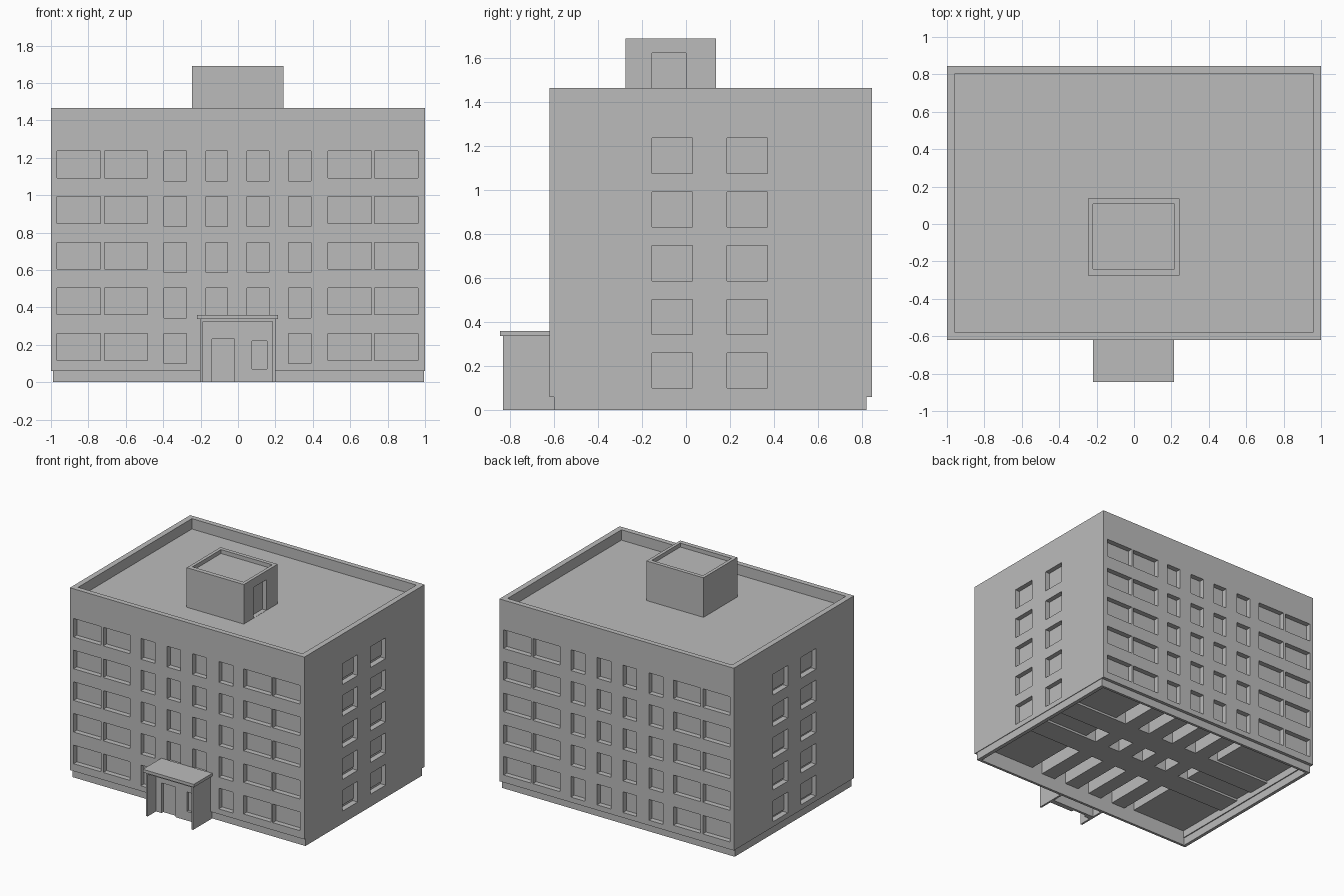
import bpy, bmesh
from mathutils import Vector

if "Cube" in bpy.data.objects:
    bpy.data.objects.remove(bpy.data.objects["Cube"], do_unlink=True)

concrete = bpy.data.materials.new("grey_concrete")
concrete.use_nodes = True
GREY = (0.5, 0.5, 0.5, 1)
concrete.diffuse_color = GREY
concrete.node_tree.nodes["Principled BSDF"].inputs["Base Color"].default_value = GREY


def boxes(name, spans):
    """One object from boxes given as ((x0, x1), (y0, y1), (z0, z1))."""
    bm = bmesh.new()
    for span in spans:
        lo, hi = (Vector([s[i] for s in span]) for i in (0, 1))
        verts = bmesh.ops.create_cube(bm, size=1)["verts"]
        bmesh.ops.scale(bm, vec=hi - lo, verts=verts)
        bmesh.ops.translate(bm, vec=(lo + hi) / 2, verts=verts)
    mesh = bpy.data.meshes.new(name)
    bm.to_mesh(mesh)
    bm.free()
    mesh.materials.append(concrete)
    obj = bpy.data.objects.new(name, mesh)
    bpy.context.collection.objects.link(obj)
    return obj


def cut(obj, spans):
    """Subtract separate boxes from an object."""
    cutter = boxes("cutter", spans)
    cutter.hide_render = True
    mod = obj.modifiers.new("cut", "BOOLEAN")
    mod.operation = "DIFFERENCE"
    mod.solver = "EXACT"
    mod.object = cutter
    bpy.context.view_layer.update()
    graph = bpy.context.evaluated_depsgraph_get()
    mesh = bpy.data.meshes.new_from_object(obj.evaluated_get(graph))
    obj.modifiers.clear()
    obj.data = mesh
    bpy.data.objects.remove(cutter, do_unlink=True)


# Main dimensions
FLOORS, PITCH = 5, 0.244
FRONT, BACK = -0.62, 0.845
IN_X, IN_Y = (-0.957, 0.957), (FRONT + 0.04, BACK - 0.04)
narrow = [(-0.395, -0.275), (-0.17, -0.055), (0.047, 0.167), (0.27, 0.39)]
wide = [(-0.968, -0.735), (-0.715, -0.485), (0.482, 0.715), (0.73, 0.963)]
bays = [(-0.968, -0.485), (0.482, 0.963)]
side = [(-0.155, 0.03), (0.187, 0.37)]

# Hollow building shell with a parapet around the roof
shell = boxes("building_shell", [((-1, 1), (FRONT, BACK), (0.06, 1.465))])
cut(shell, [(IN_X, IN_Y, (0, 1.34)), (IN_X, IN_Y, (1.385, 1.6))])

# Window openings, and the long room blocks that close them from inside
openings, long_rooms, cross_rooms = [], [], []
for floor in range(FLOORS):
    z = floor * PITCH
    tall, low = (z + 0.1, z + 0.26), (z + 0.117, z + 0.26)
    for y in ((FRONT - 0.1, IN_Y[0] + 0.01), (IN_Y[1] - 0.01, BACK + 0.1)):
        openings += [(x, y, tall) for x in narrow]
        openings += [(x, y, low) for x in wide]
    for x in ((-1.1, IN_X[0] + 0.001), (IN_X[1] - 0.001, 1.1)):
        openings += [(x, y, tall) for y in side]
    long_rooms += [(x, IN_Y, tall) for x in narrow]
    long_rooms += [(x, IN_Y, low) for x in bays]
    cross_rooms += [(IN_X, y, tall) for y in side]
cut(shell, openings)
boxes("front_to_back_rooms", long_rooms)
boxes("side_to_side_rooms", cross_rooms)

# Recessed plinth ring
plinth = boxes("plinth", [((-0.99, 0.995), (-0.6, 0.82), (0, 0.06))])
cut(plinth, [((-0.965, 0.965), (-0.58, 0.8), (-0.1, 0.1))])

# Stair house on the roof, with a sunken top and a door on one side
house = boxes("roof_stair_house", [((-0.245, 0.242), (-0.275, 0.137), (1.37, 1.69))])
cut(house, [((-0.22, 0.217), (-0.24, 0.107), (1.66, 1.8)),
            ((0.207, 0.3), (-0.155, 0), (1.386, 1.622))])

# Entrance porch: side walls, lintel, canopy and door wall
boxes("porch_side_walls", [((-0.203, -0.188), (-0.832, -0.6), (0, 0.337)),
                           ((0.185, 0.2), (-0.832, -0.6), (0, 0.337))])
boxes("porch_ceiling", [((-0.188, 0.185), (-0.832, FRONT), (0.325, 0.337))])
boxes("porch_canopy", [((-0.22, 0.215), (-0.845, FRONT), (0.337, 0.36))])
wall = boxes("porch_door_wall", [((-0.188, 0.185), (-0.73, -0.69), (0, 0.325))])
cut(wall, [((-0.14, -0.02), (-0.8, -0.71), (-0.1, 0.232)),
           ((0.075, 0.155), (-0.8, -0.71), (0.07, 0.22))])
